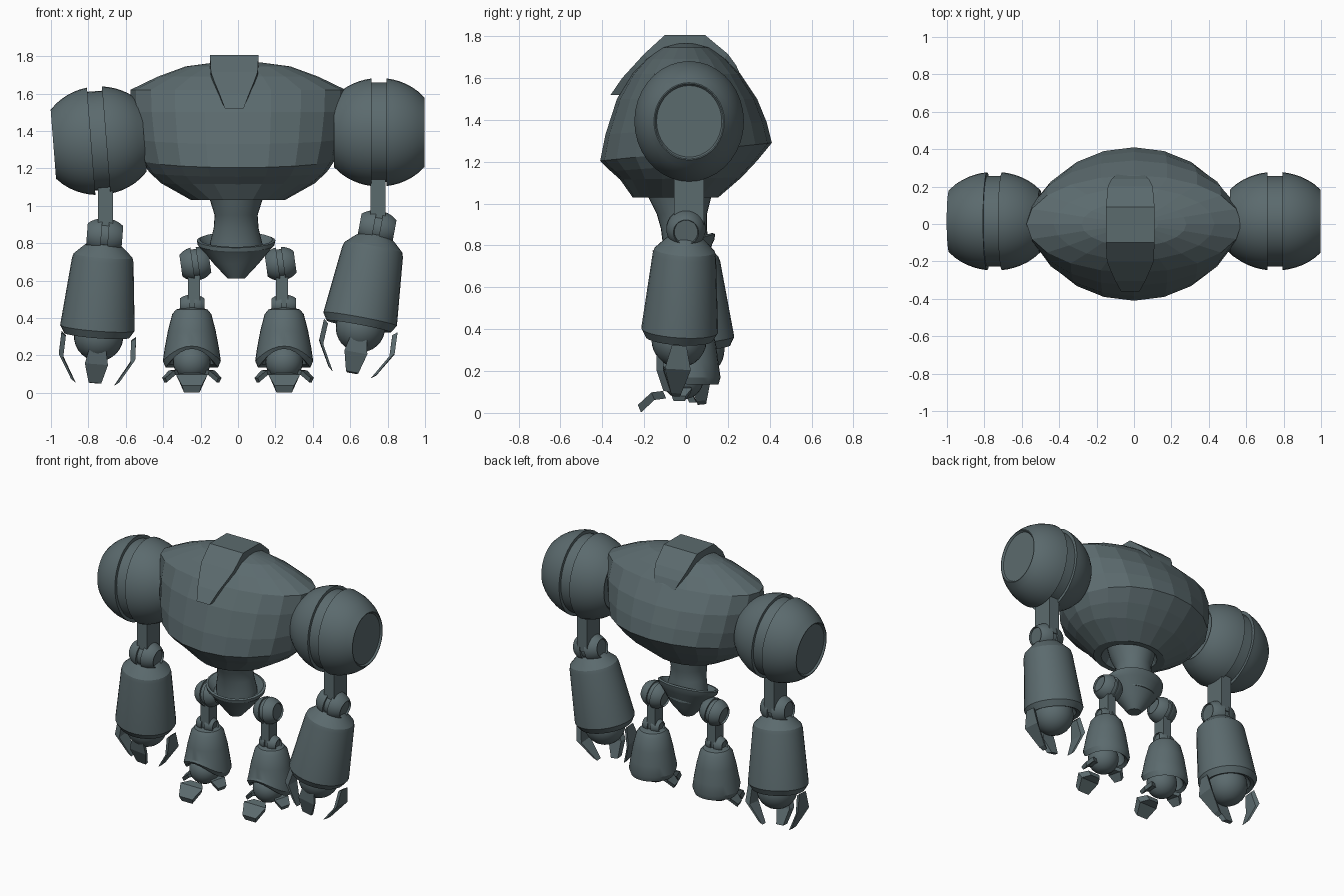
import bpy, bmesh
from math import sin, cos, pi, radians, sqrt
from mathutils import Matrix, Vector

if "Cube" in bpy.data.objects:
    bpy.data.objects.remove(bpy.data.objects["Cube"])

T = Matrix.Translation
METAL = bpy.data.materials.new("slate_metal")
METAL.diffuse_color = (0.105, 0.145, 0.155, 1)
METAL.use_nodes = True
METAL.node_tree.nodes["Principled BSDF"].inputs["Base Color"].default_value = METAL.diffuse_color


def R(deg, axis):
    return Matrix.Rotation(radians(deg), 4, axis)


def skin(name, sections, M=Matrix(), smooth=True):
    """Closed skin through a list of equal-length point loops."""
    bm = bmesh.new()
    loops = [[bm.verts.new(M @ Vector(p)) for p in s] for s in sections]
    n = len(loops[0])
    for a, b in zip(loops, loops[1:]):
        for i in range(n):
            j = (i + 1) % n
            bm.faces.new((a[i], a[j], b[j], b[i]))
    bm.faces.new(loops[0][::-1])
    bm.faces.new(loops[-1])
    bmesh.ops.recalc_face_normals(bm, faces=bm.faces)
    me = bpy.data.meshes.new(name)
    bm.to_mesh(me)
    bm.free()
    me.materials.append(METAL)
    ob = bpy.data.objects.new(name, me)
    bpy.context.collection.objects.link(ob)
    if smooth:
        bpy.ops.object.select_all(action='DESELECT')
        ob.select_set(True)
        bpy.context.view_layer.objects.active = ob
        bpy.ops.object.shade_smooth_by_angle(angle=radians(28))
    return ob


def ring(z, rx, ry=None, cy=0, tilt=0, arch=0, n=28):
    """Ellipse loop; tilt raises the back, arch raises the front."""
    ry = rx if ry is None else ry
    out = []
    for i in range(n):
        s, c = sin(2 * pi * i / n), cos(2 * pi * i / n)
        out.append((rx * c, cy + ry * s, z + tilt * s + arch * max(0, -s) ** 2))
    return out


def barrel(name, M, half, r, squash=1.0, groove=0.04, depth=0.025, dish=0.012):
    """Flat-ended ball joint lying along x, grooved in the middle."""
    a = half / 0.77
    prof = [(half - dish, r * 0.59), (half, r * 0.62)]
    for k in range(7):
        t = half + (groove - half) * k / 6
        prof.append((t, r * sqrt(1 - (t / a) ** 2)))
    prof.append((groove, r - depth))
    prof += [(-t, q) for t, q in prof[::-1]]
    return skin(name, [ring(t, q, q * squash, n=36) for t, q in prof],
                M @ R(90, 'Y'))


def plate(name, pts, off, M, taper=0.8):
    """Bent plate facing -y; pts are (outward, z, half width)."""
    secs = []
    for r, z, w in pts:
        secs.append([(-w, -r, z), (w, -r, z),
                     (w * taper, -r - off[0], z + off[1]),
                     (-w * taper, -r - off[0], z + off[1])])
    return skin(name, secs, M, False)


def ball(name, M, r):
    return skin(name, [ring(-r * cos(pi * k / 14), r * sin(pi * k / 14))
                       for k in range(1, 14)], M)


def bar(name, M, hx, hy, z0, z1):
    return skin(name, [[(-hx, -hy, z), (hx, -hy, z), (hx, hy, z), (-hx, hy, z)]
                       for z in (z0, z1)], M, False)


# Faceted torso with a hollow socket underneath
torso = [(1.10, .14, .14, -.05, 0), (1.03, .19, .17, -.05, 0),
         (1.03, .25, .205, -.05, 0), (1.12, .41, .29, -.025, .005),
         (1.18, .475, .35, -.01, .025), (1.247, .52, .41, 0, .043),
         (1.36, .55, .385, 0, .03), (1.50, .57, .335, .005, 0),
         (1.62, .575, .26, 0, 0), (1.69, .43, .195, 0, 0),
         (1.745, .28, .12, 0, 0), (1.765, .13, .055, 0, 0)]
skin("torso", [ring(*t, n=20) for t in torso], smooth=False)

# Crest plate folded over the top, sunk into the torso
crest = [(-.275, 1.58, .065), (-.24, 1.66, .10), (-.20, 1.715, .12),
         (-.09, 1.806, .13), (.10, 1.806, .13), (.20, 1.715, .125),
         (.25, 1.66, .105), (.305, 1.60, .08), (.36, 1.52, .05)]
skin("head_crest", [[(-w, -y, z), (w, -y, z),
                     (w, -.82 * y, z - .1 * (1 - abs(y) / .36)),
                     (-w, -.82 * y, z - .1 * (1 - abs(y) / .36))]
                    for y, z, w in crest], T((-.02, 0, 0)), False)

# Waist and pelvis bowl
skin("waist", [ring(*t) for t in
               [(.74, .14, .11), (.80, .14, .11), (.88, .12, .11, -.01),
                (.95, .115, .12, -.02), (1.03, .14, .15, -.03),
                (1.12, .16, .16, -.04)]], T((-.01, 0, 0)))
skin("pelvis", [ring(*t) for t in
                [(.61, .045), (.69, .12, .10), (.775, .19, .135, 0, .03),
                 (.79, .205, .145, 0, .035), (.815, .21, .15, 0, .04),
                 (.82, .195, .135, 0, .04), (.77, .15, .115, 0, .03)]],
     T((-.01, -.01, 0)))

# Arms: shoulder x/z/tilt, elbow x/z, forearm tilts
for side, sx, sz, st, ex, ez, ty, tx in (
        ("right", .755, 1.393, 0, .743, .88, 10.5, -3.5),
        ("left", -.745, 1.348, -4.5, -.713, .838, 4.5, 5.5)):
    barrel(side + "_shoulder", T((sx, .015, sz)) @ R(st, 'Y'), .243, .29, .91)
    bar(side + "_upper_arm", T((ex + .005, .015, 0)), .04, .072, ez, sz - .2)
    barrel(side + "_elbow", T((ex, 0, ez)) @ R(ty, 'Y'), .095, .095, 1,
           .018, .015)
    F = T((ex, 0, ez)) @ R(ty, 'Y') @ R(tx, 'X')
    skin(side + "_forearm", [ring(z, r, r * .92) for z, r in
                             [(-.04, .085), (-.06, .11), (-.105, .158), (-.13, .165),
                              (-.495, .2), (-.535, .175), (-.525, .15), (-.47, .12)]], F)
    H = F @ T((.01, 0, .01))
    ball(side + "_hand", H @ T((0, 0, -.55)), .132)
    for label, ang in (("inner", -90), ("outer", 90)):
        plate(f"{side}_{label}_claw",
              [(.20, -.54, .035), (.205, -.655, .062), (.13, -.785, .025)],
              (-.025, -.02), H @ R(ang, 'Z'))
    plate(side + "_front_claw",
          [(.105, -.61, .045), (.10, -.69, .062), (.06, -.795, .034)],
          (-.035, -.005), H)

# Legs
for side, s in (("right", 1), ("left", -1)):
    barrel(side + "_hip", T((s * .228, .01, .69)) @ R(-8, 'Y'), .078, .09, 1,
           .014, .012)
    bar(side + "_thigh", T((s * .235, .01, 0)), .032, .045, .47, .66)
    barrel(side + "_knee", T((s * .245, .01, .47)), .065, .055, 1, .012, .01)
    L = T((s * .247, .015, 0))
    skin(side + "_shin", [ring(*t) for t in
                          [(.455, .05), (.445, .085), (.42, .105), (.33, .128),
                           (.24, .145, .14, 0, 0, .02), (.17, .155, .15, 0, 0, .08),
                           (.135, .14, .14, 0, 0, .10),
                           (.15, .12, .12, 0, 0, .10), (.26, .10)]], L)
    ball(side + "_foot", L @ T((0, -.03, .165)), .10)
    for label, ang, k, lift in (("front", 0, 1, 0), ("inner", -75, .66, .055),
                                ("outer", 75, .66, .055)):
        plate(f"{side}_{label}_toe",
              [(.115, .105, .045), (.17, .098, .085), (.235, .038, .052)],
              (-.015, -.036), L @ T((0, -.01, lift)) @ R(ang, 'Z') @ Matrix.Scale(k, 4))
